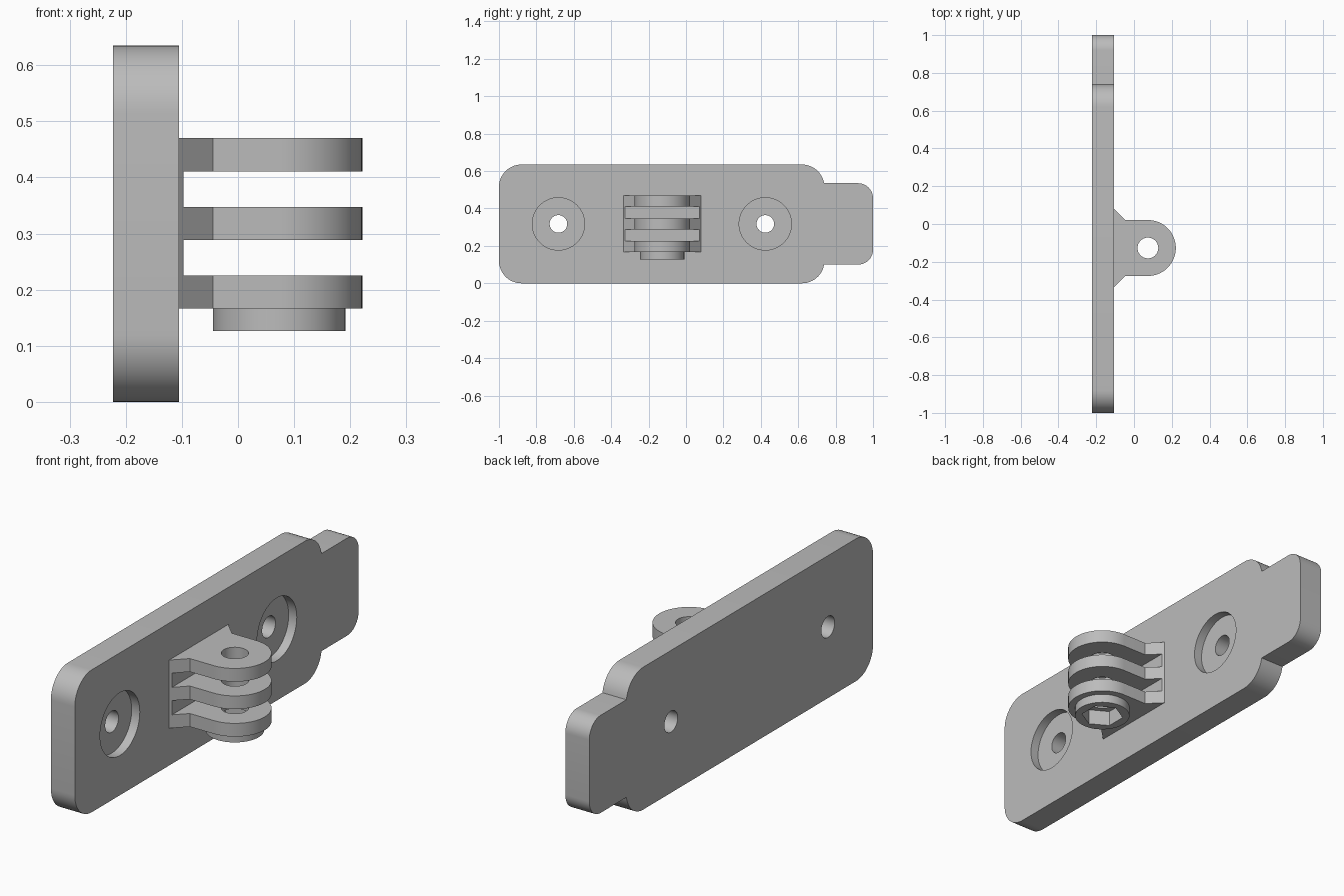
import bpy, bmesh, math
from mathutils import Vector

if "Cube" in bpy.data.objects:
    bpy.data.objects.remove(bpy.data.objects["Cube"])

grey = bpy.data.materials.new("plain grey")
grey.diffuse_color = (0.5, 0.5, 0.5, 1)
grey.use_nodes = True
grey.node_tree.nodes["Principled BSDF"].inputs["Base Color"].default_value = grey.diffuse_color

X0, X1 = -0.223, -0.105          # plate back and front
MID = 0.3175                     # mid height of plate
EYE = (0.0735, -0.127)           # pivot axis


def arc(cx, cy, r, a0, a1, n=12):
    """Points along an arc, angles in degrees."""
    return [(cx + r * math.cos(math.radians(a0 + (a1 - a0) * i / n)),
             cy + r * math.sin(math.radians(a0 + (a1 - a0) * i / n)))
            for i in range(n + 1)]


def circle(c, r, n=64, turn=0):
    return arc(c[0], c[1], r, turn, turn + 360, n)[:-1]


def prism(name, outline, lo, hi, axis="z"):
    """Extrude an outline: (x, y) along z, or (y, z) along x."""
    bm = bmesh.new()
    place = (lambda p, h: (p[0], p[1], h)) if axis == "z" else (lambda p, h: (h, p[0], p[1]))
    face = bm.faces.new([bm.verts.new(place(p, lo)) for p in outline])
    moved = bmesh.ops.extrude_face_region(bm, geom=[face])["geom"]
    offset = Vector((0, 0, hi - lo) if axis == "z" else (hi - lo, 0, 0))
    bmesh.ops.translate(bm, vec=offset, verts=[v for v in moved if isinstance(v, bmesh.types.BMVert)])
    bmesh.ops.recalc_face_normals(bm, faces=bm.faces)
    mesh = bpy.data.meshes.new(name)
    bm.to_mesh(mesh)
    bm.free()
    mesh.materials.append(grey)
    ob = bpy.data.objects.new(name, mesh)
    bpy.context.collection.objects.link(ob)
    return ob


def activate(ob):
    bpy.ops.object.select_all(action="DESELECT")
    ob.select_set(True)
    bpy.context.view_layer.objects.active = ob


def cut(ob, cutter):
    """Subtract the cutter, then remove it."""
    activate(ob)
    mod = ob.modifiers.new("cut", "BOOLEAN")
    mod.operation, mod.solver, mod.object = "DIFFERENCE", "EXACT", cutter
    bpy.ops.object.modifier_apply(modifier=mod.name)
    bpy.data.objects.remove(cutter, do_unlink=True)


def smooth(ob):
    activate(ob)
    bpy.ops.object.shade_smooth_by_angle(angle=math.radians(30))


# Mounting plate: rounded board with a narrower rounded tab at one end
R, T = 0.12, 0.08
meet = math.degrees(math.asin((0.2175 - (MID - R)) / R))   # where tab meets the big corner
half = (arc(1 - T, 0.2175 - T, T, 0, 90)
        + arc(0.74 - R, MID - R, R, meet, 90)
        + arc(-1 + R, MID - R, R, 90, 180))
outline = [(y, MID + z) for y, z in half] + [(y, MID - z) for y, z in reversed(half)]
plate = prism("mounting_plate", outline, X0, X1, "x")

# Screw holes with shallow counterbores
for y in (-0.682, 0.424):
    cut(plate, prism("bore", circle((y, MID), 0.14), X1 - 0.04, X1 + 0.05, "x"))
    cut(plate, prism("hole", circle((y, MID), 0.047, 48), X0 - 0.05, X1 + 0.05, "x"))
smooth(plate)

# Hinge fins with flared feet and a round eye
ex, ey = EYE
fin_shape = ([(X1, ey - 0.208), (X1 + 0.06, ey - 0.148)]
             + arc(ex, ey, 0.148, -90, 90, 40)
             + [(X1 + 0.06, ey + 0.148), (X1, ey + 0.208)])
fins = [prism(name, fin_shape, z, z + 0.059)
        for name, z in (("lower_fin", 0.166), ("middle_fin", 0.2885), ("upper_fin", 0.411))]

# Nut boss below the lowest fin
boss = prism("nut_boss", circle(EYE, 0.118), 0.126, 0.166)

# Pivot hole, and hexagonal nut pocket through the boss into the lower fin
for ob in fins:
    cut(ob, prism("pivot", circle(EYE, 0.055, 48), 0, 0.6))
for ob in (boss, fins[0]):
    cut(ob, prism("pocket", circle(EYE, 0.09, 6, 30), 0.1, 0.196))
for ob in fins + [boss]:
    smooth(ob)

# Thin webs filling the foot between the fins
d = 0.008
web_shape = [(X1, ey - 0.208), (X1 + d, ey - 0.208 + d),
             (X1 + d, ey + 0.208 - d), (X1, ey + 0.208)]
for name, z in (("lower_web", 0.225), ("upper_web", 0.3475)):
    prism(name, web_shape, z, z + 0.0635)
